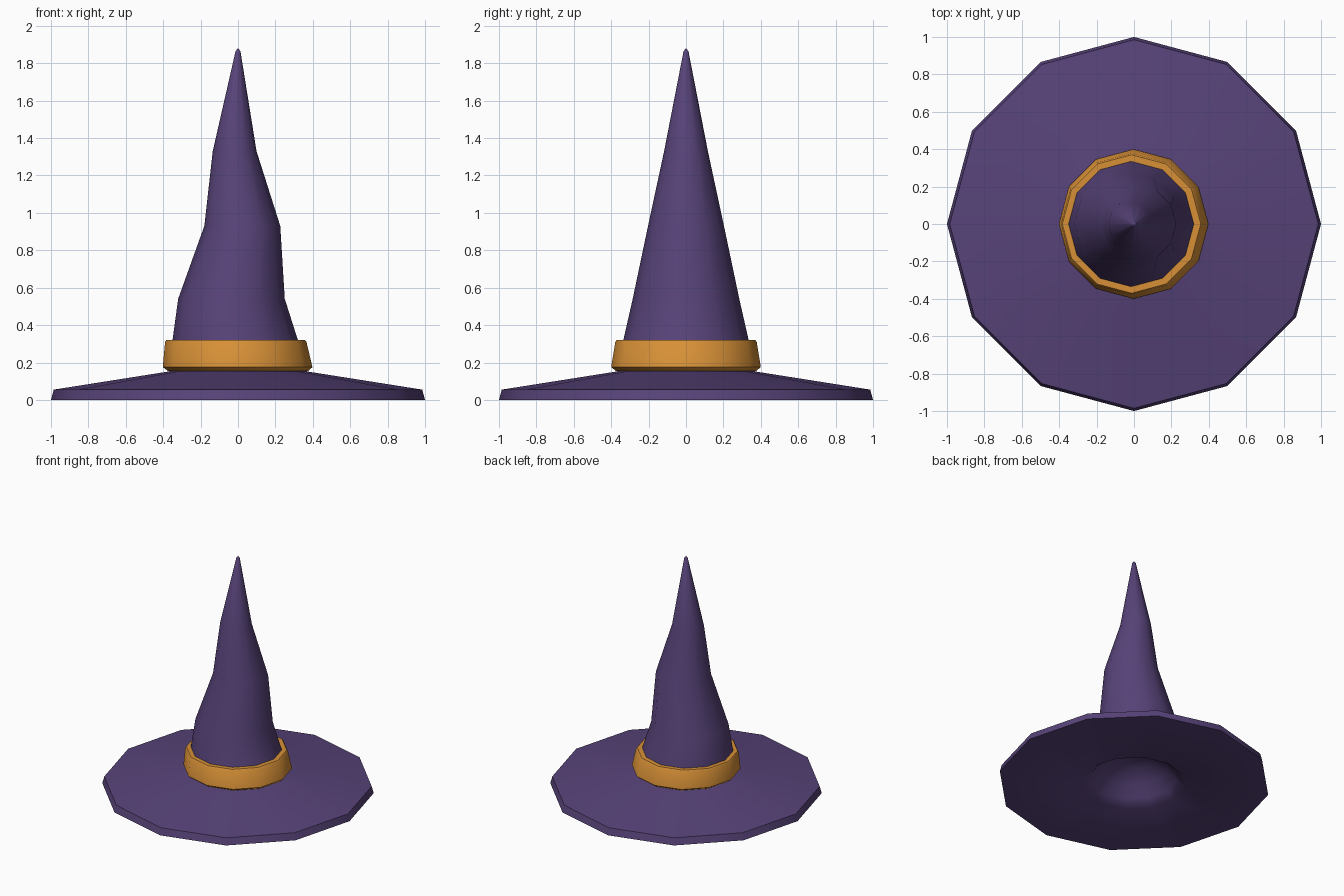
import bpy, bmesh, math

if "Cube" in bpy.data.objects:
    bpy.data.objects.remove(bpy.data.objects["Cube"])

SIDES = 12


def material(name, rgb):
    m = bpy.data.materials.new(name)
    m.diffuse_color = (*rgb, 1)
    m.use_nodes = True
    m.node_tree.nodes["Principled BSDF"].inputs["Base Color"].default_value = m.diffuse_color
    return m


def lathe(name, rings, mat, closed=False):
    """Rings are (radius, z, x shift); radius 0 makes a point."""
    bm = bmesh.new()
    loops = []
    for r, z, dx in rings:
        if r == 0:
            loops.append([bm.verts.new((dx, 0, z))] * SIDES)
        else:
            loops.append([bm.verts.new((dx + r * math.cos(2 * math.pi * i / SIDES),
                                        r * math.sin(2 * math.pi * i / SIDES), z))
                          for i in range(SIDES)])
    pairs = list(zip(loops, loops[1:]))
    if closed:
        pairs.append((loops[-1], loops[0]))
    for a, b in pairs:
        for i in range(SIDES):
            j = (i + 1) % SIDES
            corners = list(dict.fromkeys((a[i], a[j], b[j], b[i])))
            bm.faces.new(corners)
    bmesh.ops.recalc_face_normals(bm, faces=bm.faces)
    mesh = bpy.data.meshes.new(name)
    bm.to_mesh(mesh)
    bm.free()
    mesh.materials.append(mat)
    ob = bpy.data.objects.new(name, mesh)
    bpy.context.collection.objects.link(ob)
    bpy.ops.object.select_all(action='DESELECT')
    ob.select_set(True)
    bpy.context.view_layer.objects.active = ob
    bpy.ops.object.shade_smooth_by_angle(angle=math.radians(44))
    return ob


purple = material("purple_cloth", (0.095, 0.056, 0.19))
orange = material("orange_band", (0.68, 0.28, 0.038))

# Brim and bent crown in one skin, with a hollow underneath
lathe("hat_body", [
    (0, 0.22, 0), (0.13, 0.20, 0), (0.25, 0.13, 0), (0.32, 0.05, 0), (0.38, 0, 0),
    (1.0, 0, 0), (0.985, 0.055, 0), (0.37, 0.152, 0),
    (0.335, 0.32, -0.015), (0.285, 0.54, -0.035), (0.203, 0.93, 0.023),
    (0.117, 1.33, -0.018), (0.013, 1.865, 0), (0, 1.88, 0)], purple)

# Band around the crown
lathe("hat_band", [
    (0.35, 0.155, 0), (0.375, 0.155, 0), (0.40, 0.175, -0.002),
    (0.378, 0.31, -0.012), (0.37, 0.32, -0.013), (0.32, 0.32, -0.014)],
    orange, closed=True)
